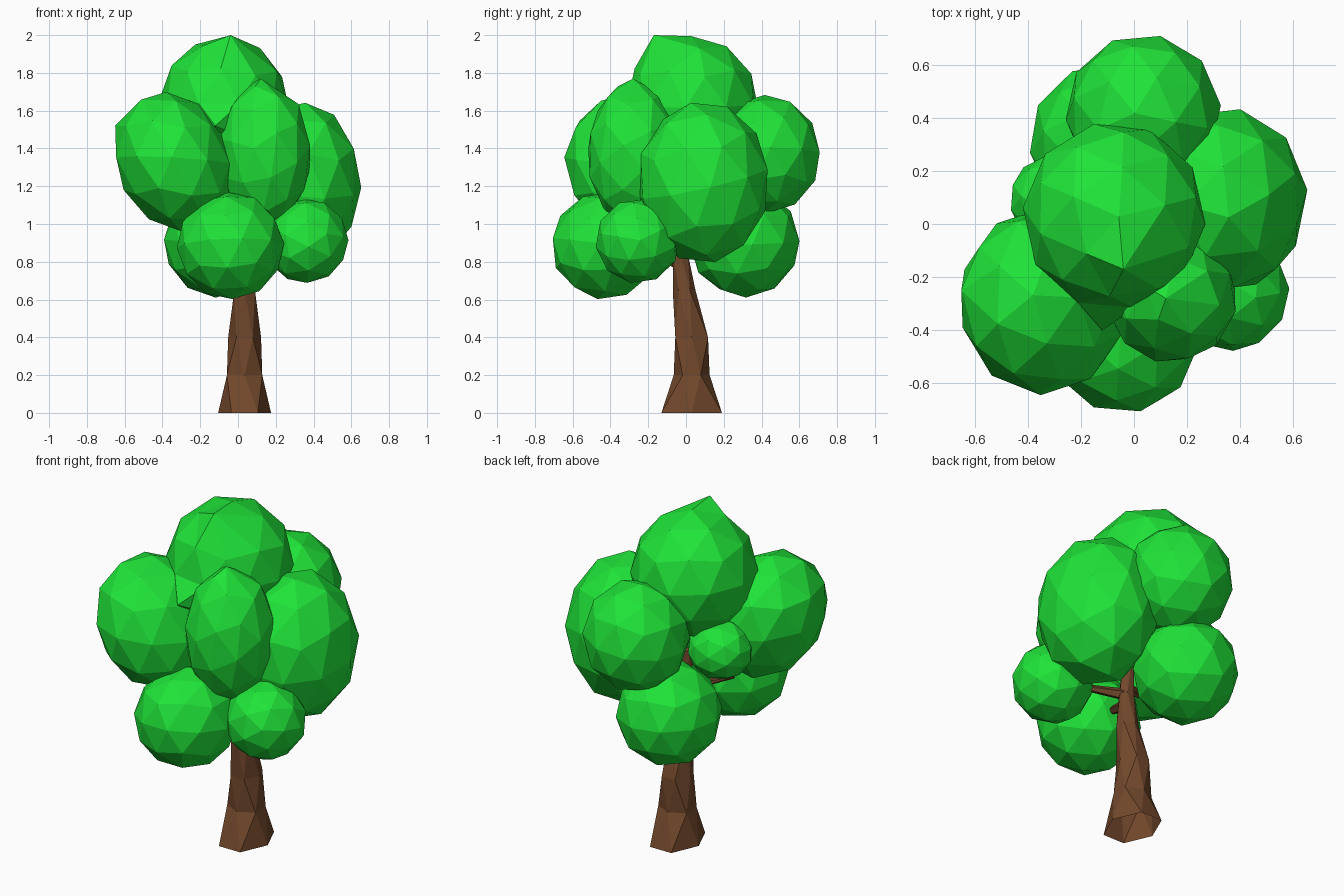
import bpy, bmesh, math, random
from mathutils import Vector, Matrix

if "Cube" in bpy.data.objects:
    bpy.data.objects.remove(bpy.data.objects["Cube"])

random.seed(4)


def material(name, color):
    m = bpy.data.materials.new(name)
    m.diffuse_color = (*color, 1)
    m.use_nodes = True
    m.node_tree.nodes["Principled BSDF"].inputs["Base Color"].default_value = m.diffuse_color
    return m


LEAF = material("leaf_green", (0.014, 0.77, 0.04))
BARK = material("bark_brown", (0.17, 0.066, 0.025))


def add_object(name, bm, mat):
    bmesh.ops.recalc_face_normals(bm, faces=bm.faces)
    me = bpy.data.meshes.new(name)
    bm.to_mesh(me)
    bm.free()
    me.materials.append(mat)
    ob = bpy.data.objects.new(name, me)
    bpy.context.collection.objects.link(ob)
    return ob


def tube(name, rings, sides, rot=Matrix.Identity(3)):
    """Faceted tube, open at its start, through rings of (centre, radius a,
    radius b); each ring turns half a step so the walls become triangles."""
    bm = bmesh.new()
    loops = []
    for k, (c, ra, rb) in enumerate(rings):
        angles = [2 * math.pi * (i + 0.5 * (k % 2)) / sides for i in range(sides)]
        loops.append([bm.verts.new(Vector(c) + rot @ Vector((ra * math.cos(a), rb * math.sin(a), 0)))
                      for a in angles])
    for k, (lo, hi) in enumerate(zip(loops, loops[1:])):
        if k % 2:
            lo, hi = hi, lo
        for i in range(sides):
            j = (i + 1) % sides
            bm.faces.new((lo[i], lo[j], hi[i]))
            bm.faces.new((hi[i], lo[j], hi[j]))
    bm.faces.new(loops[-1])
    return add_object(name, bm, BARK)


def clump(name, centre, radii, shear=0, pulls=()):
    """Low-poly leaf ball fitted to the given extents; shear leans it in x,
    and each pull point drags the nearest corner out to it."""
    bm = bmesh.new()
    bmesh.ops.create_icosphere(bm, subdivisions=2, radius=1)
    turn = Matrix.Rotation(random.uniform(0, 6.28), 3, "Z") @ Matrix.Rotation(random.uniform(0, 0.5), 3, "X")
    for v in bm.verts:
        p = turn @ v.co
        v.co = Vector(centre) + Vector(p[k] * radii[k] for k in range(3))
        v.co.x += shear * (v.co.z - centre[2])
    for point in map(Vector, pulls):
        near = min(bm.verts, key=lambda v: (v.co - point).length)
        near.co = point
    return add_object(name, bm, LEAF)


# Trunk: flared foot, leaning slightly as it narrows
tube("trunk", [
    ((0.035, 0.03, 0.0), 0.14, 0.185),
    ((0.035, 0.03, 0.2), 0.108, 0.095),
    ((0.035, 0.03, 0.4), 0.087, 0.10),
    ((0.035, -0.01, 0.65), 0.063, 0.06),
    ((0.03, -0.03, 0.85), 0.044, 0.044),
    ((0.01, -0.03, 1.12), 0.03, 0.03)], 6)

# Branches reaching into the lower clumps
for name, start, end in [
        ("branch_right", (0.04, -0.035, 0.86), (0.30, -0.20, 0.90)),
        ("branch_front", (0.03, -0.05, 0.80), (-0.03, -0.32, 0.88)),
        ("branch_left", (0.02, -0.03, 0.90), (-0.22, -0.14, 0.98))]:
    aim = (Vector(end) - Vector(start)).to_track_quat("Z", "Y").to_matrix()
    tube(name, [(start, 0.034, 0.034), (end, 0.012, 0.012)], 5, aim)

# Leaf clumps
for args in [
        ("leaves_top", (-0.075, 0.03, 1.635), (0.345, 0.355, 0.36), 0,
         [(-0.04, -0.17, 2.0), (-0.12, -0.40, 1.52)]),
        ("leaves_left_front", (-0.34, -0.29, 1.33), (0.315, 0.355, 0.37), -0.15,
         [(-0.65, -0.25, 1.52)]),
        ("leaves_right", (0.33, 0.09, 1.22), (0.325, 0.355, 0.43)),
        ("leaves_front", (0.14, -0.275, 1.37), (0.25, 0.25, 0.39), 0, [(0.12, -0.28, 1.77)]),
        ("leaves_back", (0.035, 0.42, 1.37), (0.295, 0.295, 0.315)),
        ("leaves_low_front", (-0.04, -0.43, 0.885), (0.285, 0.285, 0.285)),
        ("leaves_low_back", (-0.105, 0.31, 0.905), (0.29, 0.295, 0.295)),
        ("leaves_low_right", (0.36, -0.255, 0.91), (0.225, 0.225, 0.225)),
        ("leaves_small_left", (-0.29, 0.09, 1.25), (0.18, 0.175, 0.17))]:
    clump(*args)
